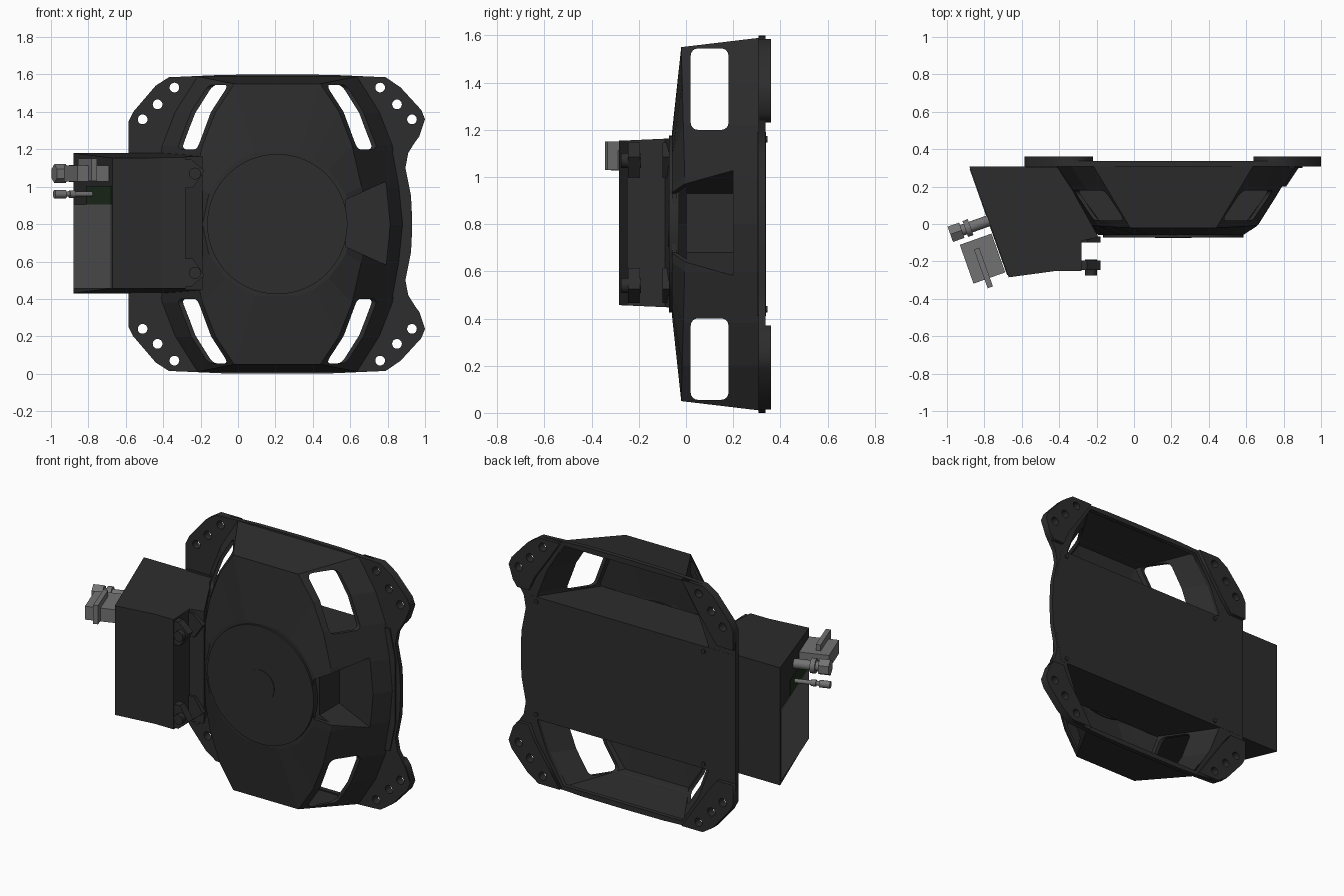
import bpy, bmesh, math
from mathutils import Vector, Matrix

if "Cube" in bpy.data.objects:
    bpy.data.objects.remove(bpy.data.objects["Cube"], do_unlink=True)

CX, CZ = 0.21, 0.80          # centre of the basket


def material(name, rgb):
    m = bpy.data.materials.new(name)
    m.use_nodes = True
    m.diffuse_color = (*rgb, 1)
    m.node_tree.nodes["Principled BSDF"].inputs["Base Color"].default_value = (*rgb, 1)
    return m


BLACK = material("black", (0.026, 0.026, 0.026))
GREY = material("panel grey", (0.11, 0.11, 0.11))
METAL = material("connector grey", (0.17, 0.17, 0.17))
GREEN = material("board green", (0.015, 0.03, 0.013))


def finish(name, bm, mat, smooth=False):
    bmesh.ops.recalc_face_normals(bm, faces=bm.faces)
    me = bpy.data.meshes.new(name)
    bm.to_mesh(me)
    bm.free()
    ob = bpy.data.objects.new(name, me)
    bpy.context.collection.objects.link(ob)
    me.materials.append(mat)
    if smooth:
        activate(ob)
        bpy.ops.object.shade_smooth_by_angle(angle=math.radians(30))
    return ob


def activate(ob):
    bpy.ops.object.select_all(action='DESELECT')
    ob.select_set(True)
    bpy.context.view_layer.objects.active = ob


def loft(name, rings, mat, cap_end=True):
    """Skin a list of equally long rings of 3D points."""
    bm = bmesh.new()
    vs = [[bm.verts.new(p) for p in r] for r in rings]
    n = len(vs[0])
    for a, b in zip(vs, vs[1:]):
        for i in range(n):
            j = (i + 1) % n
            bm.faces.new((a[i], a[j], b[j], b[i]))
    bm.faces.new(vs[0])
    if cap_end:
        bm.faces.new(vs[-1])
    return finish(name, bm, mat)


def prism(name, pts, y0, y1, mat):
    """Extrude an (x, z) outline along y."""
    return loft(name, [[(x, y, z) for x, z in pts] for y in (y0, y1)], mat)


def block(name, centre, size, mat, angle=0, bevel=0):
    bm = bmesh.new()
    bmesh.ops.create_cube(bm, size=1, matrix=Matrix.Diagonal((*size, 1)))
    if bevel:
        es = [e for e in bm.edges if abs((e.verts[0].co - e.verts[1].co).x) > 0.01]
        bmesh.ops.bevel(bm, geom=es, offset=bevel, segments=4, affect='EDGES', profile=0.5)
    bm.transform(Matrix.Translation(centre) @ Matrix.Rotation(angle, 4, 'Z'))
    return finish(name, bm, mat)


def rod(name, a, b, r, mat, sides=48):
    a, b = Vector(a), Vector(b)
    bm = bmesh.new()
    turn = (b - a).to_track_quat('Z', 'Y').to_matrix().to_4x4()
    bmesh.ops.create_cone(bm, cap_ends=True, segments=sides, radius1=r, radius2=r,
                          depth=(b - a).length, matrix=Matrix.Translation((a + b) / 2) @ turn)
    return finish(name, bm, mat, sides > 8)


def plate(name, loops, y0, y1, mat):
    """Flat plate from an outer (x, z) outline and hole outlines."""
    cu = bpy.data.curves.new(name, 'CURVE')
    cu.dimensions, cu.fill_mode, cu.extrude = '2D', 'BOTH', (y1 - y0) / 2
    for pts in loops:
        s = cu.splines.new('POLY')
        s.points.add(len(pts) - 1)
        for p, (x, z) in zip(s.points, pts):
            p.co = (x, z, 0, 1)
        s.use_cyclic_u = True
    ob = bpy.data.objects.new(name, cu)
    bpy.context.collection.objects.link(ob)
    ob.location.y = (y0 + y1) / 2
    ob.rotation_euler.x = math.pi / 2
    cu.materials.append(mat)
    activate(ob)
    bpy.ops.object.convert(target='MESH')


def cut(targets, cutter):
    for ob in targets:
        m = ob.modifiers.new("cut", 'BOOLEAN')
        m.operation, m.solver, m.object = 'DIFFERENCE', 'EXACT', cutter
        activate(ob)
        bpy.ops.object.modifier_apply(modifier=m.name)
    bpy.data.objects.remove(cutter, do_unlink=True)


def four_way(q):
    """Complete a quarter outline that starts on the x axis."""
    half = q + [(-x, z) for x, z in reversed(q)]
    return half + [(x, -z) for x, z in reversed(half) if z > 0]


def circle(x, z, r, n=20):
    return [(x + r * math.cos(2 * math.pi * i / n), z + r * math.sin(2 * math.pi * i / n))
            for i in range(n)]


def lift(pts, y):
    return [(CX + x, y(z), CZ + z) for x, z in pts]


# Basket shell: cone front, flared side walls
front = four_way([(.47, 0), (.45, .2), (.40, .42), (.33, .6), (.23, .75)])
rear = four_way([(.68, 0), (.66, .2), (.62, .42), (.55, .6), (.43, .79)])
hub = [(.4 * math.cos(a), .4 * math.sin(a)) for a in (math.atan2(z, x) for x, z in front)]
basket = loft("basket", [lift(hub, lambda z: -.06),
                         lift(front, lambda z: -.027 * abs(z)),
                         lift(rear, lambda z: .315)], BLACK, cap_end=False)
shell = basket.modifiers.new("shell", 'SOLIDIFY')
shell.thickness, shell.offset = .02, -1
activate(basket)
bpy.ops.object.modifier_apply(modifier="shell")
for side in (1, -1):
    cut([basket], block("window_cutter", (CX, .1, CZ + side * .572), (2, .16, .345), BLACK, bevel=.03))

# Inner chamber behind the hub, closed by the back panel
chamber = loft("chamber", [lift(four_way([(.455, 0), (.44, .2), (.385, .39)]), lambda z: .002),
                           lift(four_way([(.665, 0), (.645, .2), (.605, .39)]), lambda z: .31)], BLACK)
wedge = [(.575, .68), (.84, .56), (.84, 1.05), (.575, .93)]
cut([basket, chamber], prism("recess_cutter", wedge, -.2, .2, BLACK))
prism("back_panel", [(-.575, .41), (.86, .41), (.9, .6), (.9, 1.0), (.86, 1.19), (-.575, 1.19)],
      .3, .338, BLACK)
for x in (-.36, .82):
    for z in (.44, 1.16):
        rod("panel_screw", (x, .33, z), (x, .345, z), .014, BLACK, 12)

# Hub discs
rod("hub_disc", (CX, -.03, CZ), (CX, -.073, CZ), .375, BLACK, 64)
rod("hub_cap", (CX, -.06, CZ), (CX, -.076, CZ), .098, BLACK)

# Rear flange with four drilled corner ears
right_edge = [(1.0, .56), (.98, .61), (.87, .73), (.79, .785)]
left_edge = [(-.37, .785), (-.44, .74), (-.56, .6), (-.585, .55)]
top = [(.93, .05), (.925, .15), (.895, .3), (.91, .38), (.96, .46)] + right_edge
top += [(.5, .798), (.21, .8), (-.08, .798)] + left_edge
outline = [(x, CZ + z) for x, z in top] + [(x, CZ - z) for x, z in reversed(top)]
drill = [(.76, .73), (.85, .64), (.93, .56), (-.34, .73), (-.43, .64), (-.51, .56)]
holes = [circle(x, CZ + s * z, .026) for x, z in drill for s in (1, -1)]
opening = [(CX + x * .97, CZ + z * .97) for x, z in rear]
plate("rear_flange", [outline, opening] + holes, .308, .337, BLACK)
ears = {"left": ([(.94, .43), (.97, .47)] + right_edge + [(.64, .785), (.73, .65), (.82, .52), (.86, .43)], drill[:3]),
        "right": ([(-.22, .785)] + left_edge + [(-.585, .43), (-.47, .43), (-.4, .52), (-.31, .65)], drill[3:])}
for side, (pts, pins) in ears.items():
    for s, level in ((1, "upper"), (-1, "lower")):
        plate(f"{level}_{side}_ear", [[(x, CZ + s * z) for x, z in pts]]
              + [circle(x, CZ + s * z, .026) for x, z in pins], .312, .36, BLACK)

# Side terminal housing, narrowing slightly towards the front
plan = [(-.88, .308), (-.40, .308), (-.19, -.07), (-.28, -.09), (-.28, -.25), (-.41, -.25), (-.67, -.285)]
half_height = lambda y: .375 - .045 * (.31 - y)
loft("terminal_housing", [[(x, y, .805 + s * half_height(y)) for x, y in plan] for s in (-1, 1)], BLACK)
for s, level in ((1, "upper"), (-1, "lower")):
    lug = [(-.31, .34), (-.25, .34), (-.18, .28), (-.24, .19), (-.31, .19)]
    pts = [(x, .805 + s * z) for x, z in lug]
    prism(level + "_lug", pts, -.245, -.195, BLACK)
    prism(level + "_lip", pts, -.1, -.068, BLACK)
    z = .805 + s * .265
    rod(level + "_lug_bolt", (-.23, -.19, z), (-.23, -.275, z), .032, BLACK, 16)

# Plates on the slanted outer face of the housing
slant = math.atan2(-.593, .21)
out = Vector((-.943, -.334, 0))
mid = Vector((-.775, .0115, 0))
along = Vector((.334, -.943, 0))
block("side_panel", mid + Vector((0, 0, .68)), (.6, .008, .45), GREY, slant)
block("circuit_board", mid + along * .1 + Vector((0, 0, .955)), (.4, .008, .1), GREEN, slant)

# Connector with lever and hex nut, and a smaller pin below
block("connector_body", (-.81, -.185, 1.07), (.22, .18, .085), METAL, slant)
block("connector_lever", (-.805, -.235, 1.09), (.22, .03, .12), METAL, slant)
for name, z, r, sides in (("hex_connector", 1.07, .05, 6), ("small_pin", .96, .022, 16)):
    base = Vector((-.77, .02, z))
    rod(name + "_stem", base, base + out * .16, r * .6, METAL, 16)
    rod(name + "_collar", base + out * .11, base + out * .14, r * .9, METAL, 16)
    rod(name + "_head", base + out * .16, base + out * .225, r, METAL, sides)
